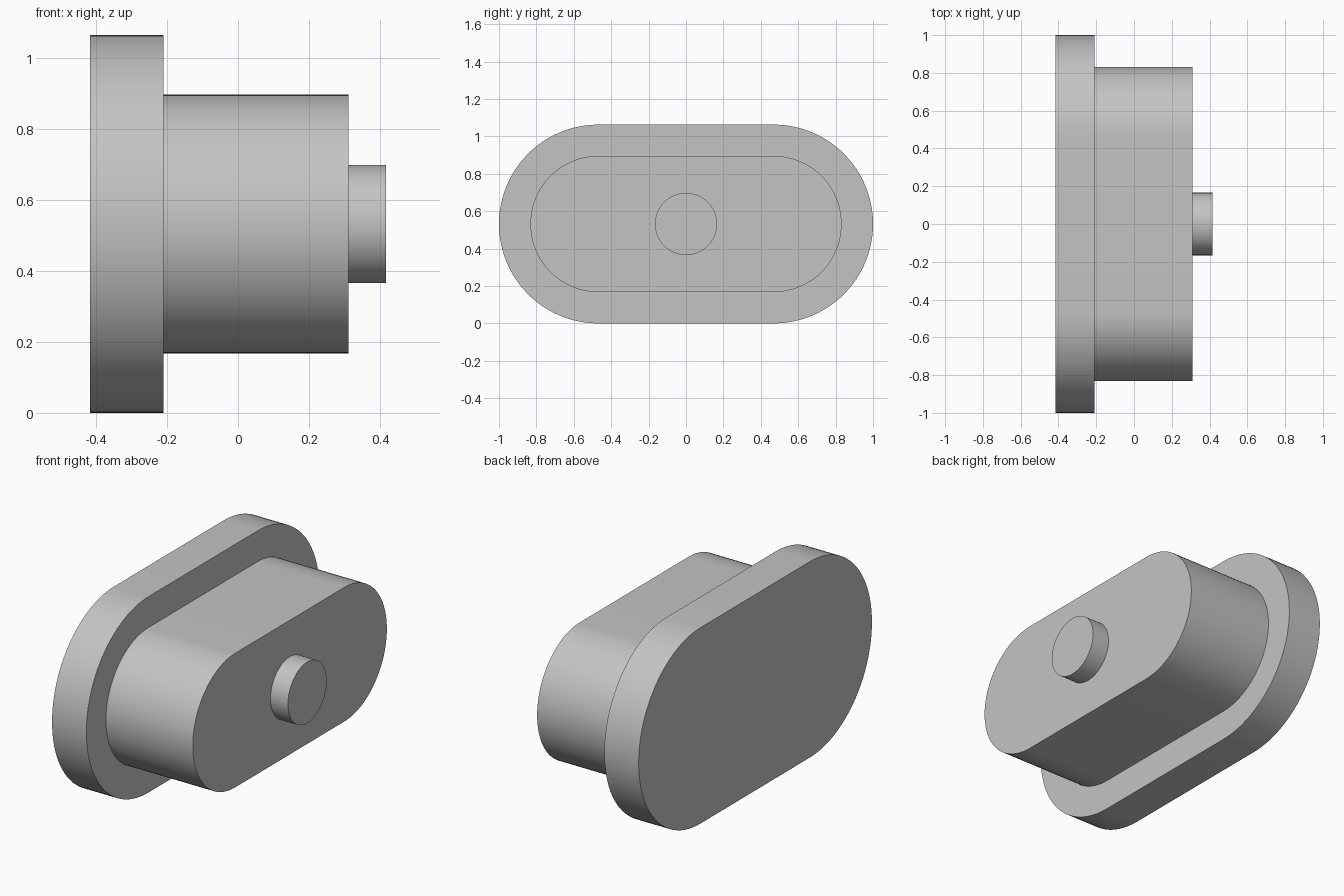
import bpy, bmesh, math

cube = bpy.data.objects.get("Cube")
if cube:
    bpy.data.objects.remove(cube, do_unlink=True)

CENTRE_Z = 0.5315
STRAIGHT = 0.4685  # half length of the straight edges

grey = bpy.data.materials.new("plain grey")
grey.use_nodes = True
colour = (0.55, 0.55, 0.55, 1)
grey.diffuse_color = colour
grey.node_tree.nodes["Principled BSDF"].inputs["Base Color"].default_value = colour


def slot_profile(radius, straight, steps=48):
    """Outline in y and z: two half circles joined by straight edges."""
    points = []
    for side in (1, -1):
        for i in range(steps + 1):
            a = math.pi * (i / steps - 0.5)
            points.append((side * (straight + radius * math.cos(a)),
                           CENTRE_Z + side * radius * math.sin(a)))
    return points


def extrude_along_x(name, profile, x0, x1):
    bm = bmesh.new()
    face = bm.faces.new([bm.verts.new((x0, y, z)) for y, z in profile])
    result = bmesh.ops.extrude_face_region(bm, geom=[face], use_keep_orig=True)
    moved = [v for v in result["geom"] if isinstance(v, bmesh.types.BMVert)]
    bmesh.ops.translate(bm, verts=moved, vec=(x1 - x0, 0, 0))
    bmesh.ops.remove_doubles(bm, verts=bm.verts, dist=0.0001)
    bmesh.ops.recalc_face_normals(bm, faces=bm.faces)
    mesh = bpy.data.meshes.new(name)
    bm.to_mesh(mesh)
    bm.free()
    mesh.materials.append(grey)
    obj = bpy.data.objects.new(name, mesh)
    bpy.context.collection.objects.link(obj)
    bpy.ops.object.select_all(action='DESELECT')
    obj.select_set(True)
    bpy.context.view_layer.objects.active = obj
    bpy.ops.object.shade_smooth_by_angle(angle=math.radians(30))


# Wide flange, narrower body and round pin, stacked along x
extrude_along_x("flange", slot_profile(0.5315, STRAIGHT), -0.416, -0.21)
extrude_along_x("body", slot_profile(0.364, STRAIGHT - 0.0005), -0.21, 0.311)
extrude_along_x("pin", slot_profile(0.166, 0), 0.311, 0.416)
